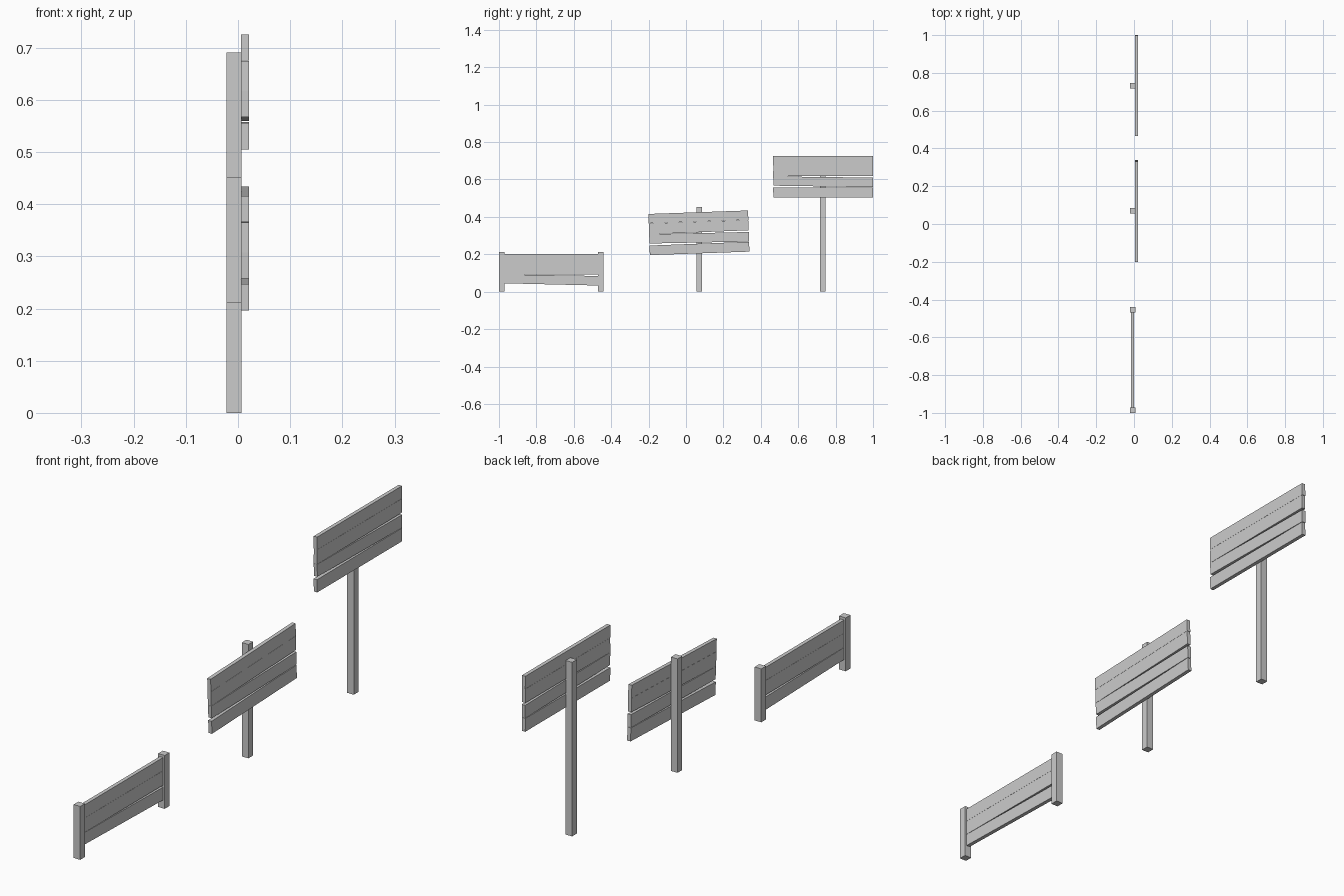
import bpy, bmesh
from math import radians, cos, sin

if "Cube" in bpy.data.objects:
    bpy.data.objects.remove(bpy.data.objects["Cube"])


def prism(name, corners, x0, x1):
    """Solid from a (y, z) outline, extruded between x0 and x1."""
    bm = bmesh.new()
    face = bm.faces.new([bm.verts.new((x0, y, z)) for y, z in corners])
    new = bmesh.ops.extrude_face_region(bm, geom=[face])["geom"]
    verts = [v for v in new if isinstance(v, bmesh.types.BMVert)]
    bmesh.ops.translate(bm, verts=verts, vec=(x1 - x0, 0, 0))
    bmesh.ops.recalc_face_normals(bm, faces=bm.faces)
    mesh = bpy.data.meshes.new(name)
    bm.to_mesh(mesh)
    bm.free()
    ob = bpy.data.objects.new(name, mesh)
    bpy.context.collection.objects.link(ob)
    return ob


def post(name, y, h):
    w = 0.0147
    prism(name, [(y - w, 0), (y + w, 0), (y + w, h), (y - w, h)], -0.022, 0.007)


# Uneven planks around the board centre: bottom-left, bottom-right, top-right, top-left
PLANKS = [
    [(-0.267, 0.060), (0.267, 0.060), (0.266, 0.110), (-0.267, 0.110)],
    [(-0.267, 0.002), (0.266, 0.004), (0.266, 0.0595), (-0.266, 0.0595)],
    [(-0.265, -0.048), (0.267, -0.056), (0.267, -0.005), (-0.267, 0.0015)],
    [(-0.266, -0.110), (0.267, -0.110), (0.266, -0.0575), (-0.267, -0.059)],
]


def hanging_board(name, y, z, tilt):
    c, s = cos(radians(tilt)), sin(radians(tilt))
    for i, plank in enumerate(PLANKS, 1):
        pts = [(y + a * c - b * s, z + a * s + b * c) for a, b in plank]
        prism(f"{name}_plank_{i}", pts, 0.006, 0.021)


# Tall sign
post("tall_post", 0.731, 0.691)
hanging_board("tall_sign", 0.733, 0.615, 0)

# Medium sign, slightly tilted
post("medium_post", 0.070, 0.452)
hanging_board("medium_sign", 0.069, 0.315, 2)

# Low sign held between two posts
post("low_post_left", -0.985, 0.212)
post("low_post_right", -0.455, 0.212)
L, R = -0.975, -0.465
LOW = [
    [(L, 0.150), (R, 0.150), (R, 0.202), (L, 0.202)],
    [(L, 0.093), (R, 0.092), (R, 0.1495), (L, 0.1495)],
    [(L, 0.045), (R, 0.033), (R, 0.084), (L, 0.0925)],
]
for i, plank in enumerate(LOW, 1):
    prism(f"low_sign_plank_{i}", plank, -0.015, 0.0)
